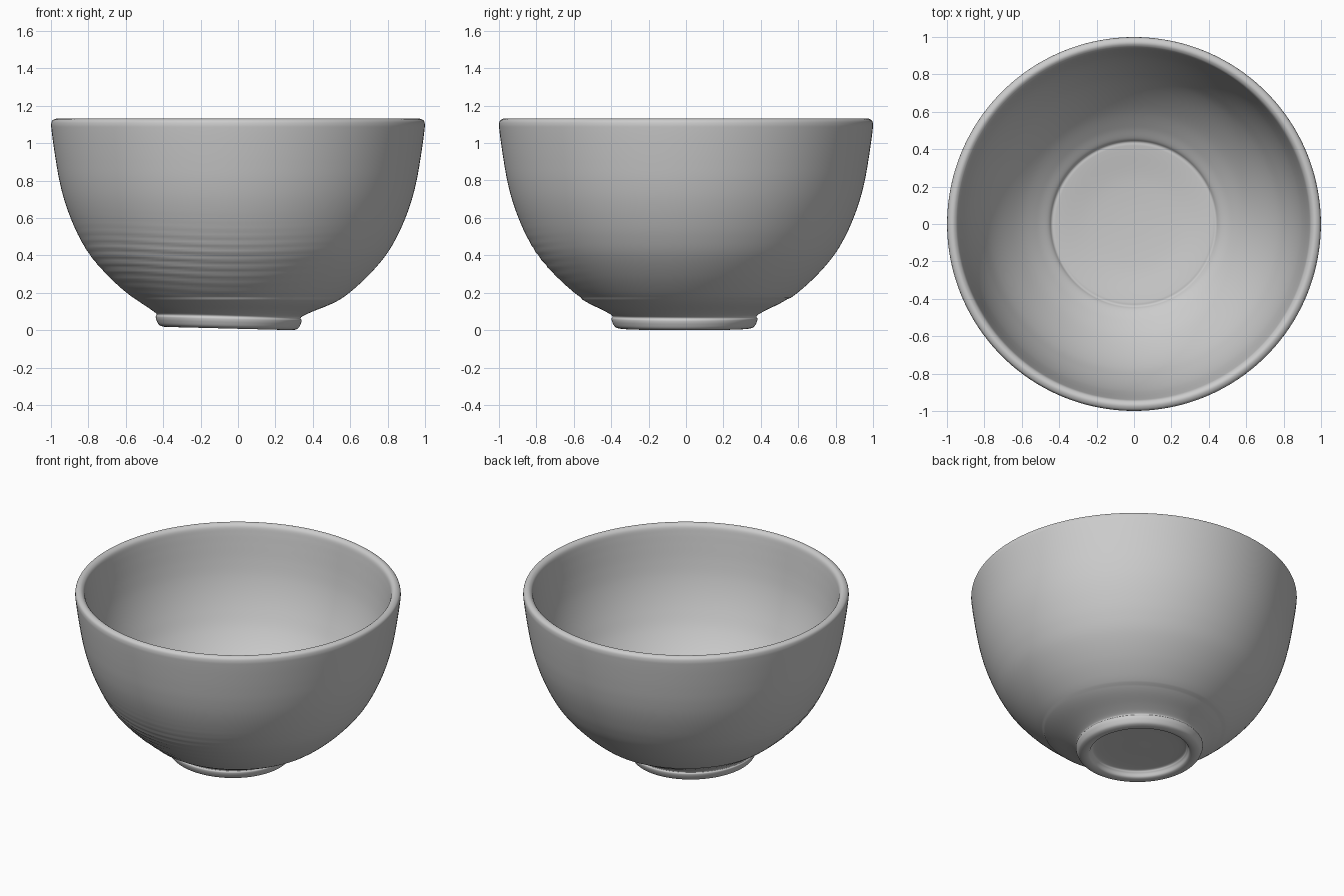
import bpy, bmesh, math
from mathutils import Vector

if "Cube" in bpy.data.objects:
    bpy.data.objects.remove(bpy.data.objects["Cube"])

SEGMENTS = 160
STEPS = 8  # subdivisions between profile points

# Profiles as (radius, height)
OUTER = [(0.0, 0.055), (0.15, 0.055), (0.27, 0.05), (0.295, 0.035), (0.31, 0.01),
         (0.34, 0.003), (0.37, 0.012), (0.385, 0.035), (0.39, 0.055), (0.385, 0.066),
         (0.395, 0.078), (0.44, 0.105), (0.52, 0.15), (0.60, 0.205), (0.70, 0.295),
         (0.79, 0.40), (0.85, 0.50), (0.895, 0.60), (0.93, 0.70), (0.955, 0.80),
         (0.973, 0.90), (0.988, 1.00), (0.997, 1.07)]
RIM = [(0.999, 1.10), (0.993, 1.12), (0.975, 1.13), (0.958, 1.127), (0.943, 1.11)]
INNER = [(0.935, 1.07), (0.925, 1.0), (0.91, 0.9), (0.89, 0.8), (0.86, 0.7),
         (0.82, 0.6), (0.77, 0.5), (0.70, 0.4), (0.61, 0.30), (0.52, 0.225),
         (0.46, 0.185), (0.44, 0.165), (0.42, 0.163), (0.38, 0.158),
         (0.25, 0.14), (0.12, 0.132), (0.0, 0.13)]


def smooth_profile(pts):
    """Catmull-Rom curve through the profile points."""
    p = [Vector(q) for q in pts]
    p = [p[0]] + p + [p[-1]]
    out = []
    for a, b, c, d in zip(p, p[1:], p[2:], p[3:]):
        for i in range(STEPS):
            t = i / STEPS
            out.append(0.5 * (2 * b + (c - a) * t + (2 * a - 5 * b + 4 * c - d) * t * t
                              + (3 * b - a - 3 * c + d) * t ** 3))
    return out + [p[-1]]


def place(r, z, ang, outside):
    """Spin a profile point, with hand-thrown irregularities on the outside."""
    dx = dz = 0.0
    if outside:
        # throwing ridges on the front left
        near = max(0.0, math.cos(ang - math.radians(235))) ** 2
        band = math.exp(-((z - 0.36) / 0.13) ** 2)
        r += 0.004 * near * band * math.sin(z * 150 + 2 * math.sin(ang * 3))
        # off-centre, slightly tilted foot
        low = min(1.0, max(0.0, (0.17 - z) / 0.10))
        low = low * low * (3 - 2 * low)
        dx = -0.05 * low
        dz = low * (0.01 - 0.025 * r * math.cos(ang))
    return (r * math.cos(ang) + dx, r * math.sin(ang) - 0.008 * (dx != 0), z + dz)


# Bowl: one closed lathed shell
profile = smooth_profile(OUTER + RIM + INNER)
split = (len(OUTER) + 2) * STEPS
bm = bmesh.new()
rings = []
for i, (r, z) in enumerate(profile[1:-1], 1):
    rings.append([bm.verts.new(place(max(r, 0.002), z, 2 * math.pi * k / SEGMENTS, i < split))
                  for k in range(SEGMENTS)])
for low, high in zip(rings, rings[1:]):
    for k in range(SEGMENTS):
        n = (k + 1) % SEGMENTS
        bm.faces.new((low[k], low[n], high[n], high[k]))
bm.faces.new(rings[0][::-1])
bm.faces.new(rings[-1])
bmesh.ops.recalc_face_normals(bm, faces=bm.faces)

# Stand the foot on the ground
lift = min(v.co.z for v in bm.verts)
for v in bm.verts:
    v.co.z -= lift * max(0.0, 1 - v.co.z / 0.3)

mesh = bpy.data.meshes.new("bowl")
bm.to_mesh(mesh)
bm.free()
bowl = bpy.data.objects.new("bowl", mesh)
bpy.context.collection.objects.link(bowl)
bpy.context.view_layer.objects.active = bowl
bowl.select_set(True)
bpy.ops.object.shade_smooth_by_angle(angle=math.radians(50))
